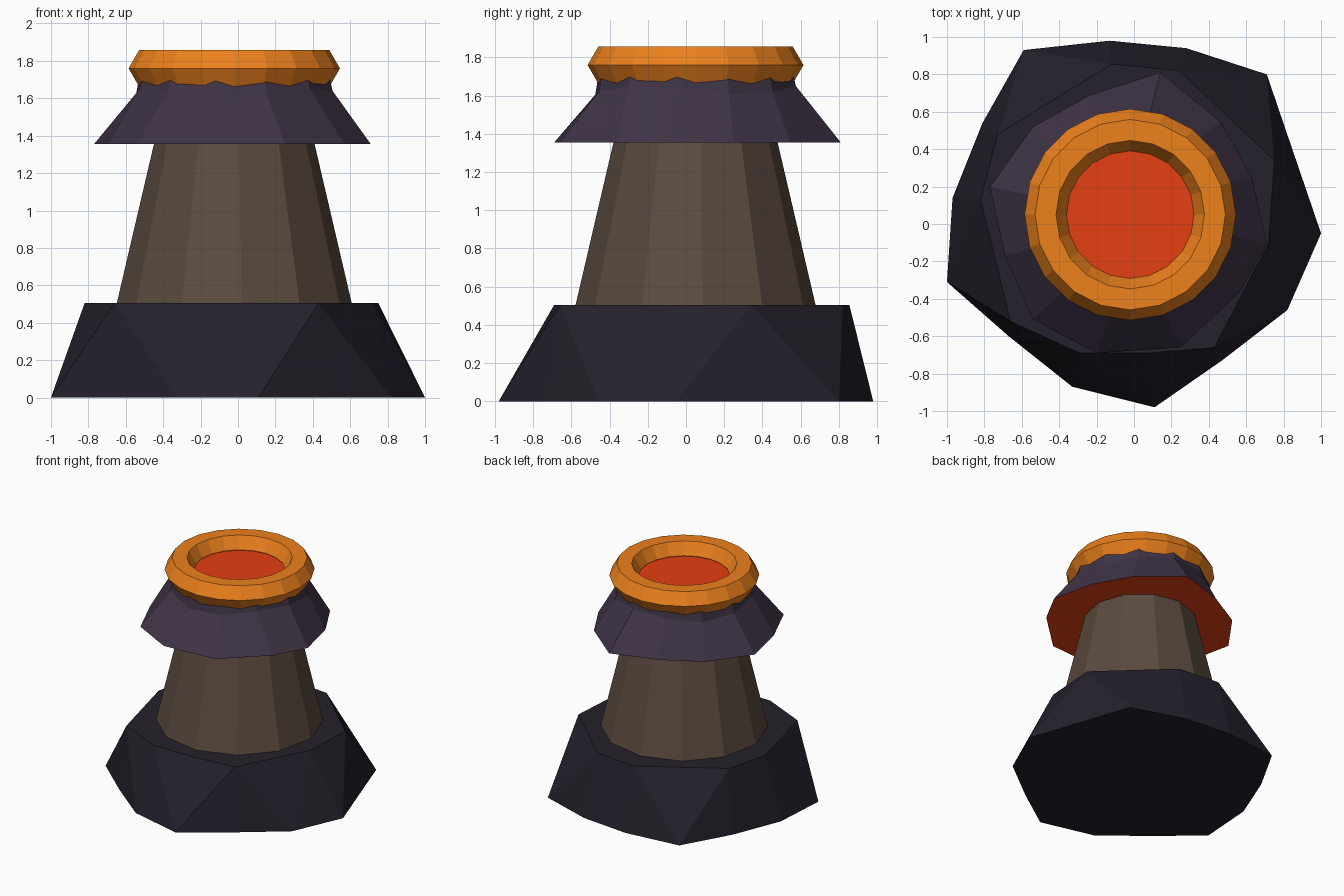
import bpy, bmesh
from math import sin, cos, pi, radians

if "Cube" in bpy.data.objects:
    bpy.data.objects.remove(bpy.data.objects["Cube"])

CX, CY = -0.02, 0.05   # shared axis of the tower parts


def material(name, rgb):
    m = bpy.data.materials.new(name)
    m.diffuse_color = (*rgb, 1)
    m.use_nodes = True
    m.node_tree.nodes["Principled BSDF"].inputs["Base Color"].default_value = m.diffuse_color
    return m


def finish(name, bm, *mats):
    bmesh.ops.recalc_face_normals(bm, faces=bm.faces)
    me = bpy.data.meshes.new(name)
    bm.to_mesh(me)
    bm.free()
    for m in mats:
        me.materials.append(m)
    ob = bpy.data.objects.new(name, me)
    bpy.context.collection.objects.link(ob)
    return ob


def circle(r, n, start=0.0):
    return [(CX + r * cos(start + 2 * pi * i / n), CY + r * sin(start + 2 * pi * i / n))
            for i in range(n)]


def ring(bm, pts, z):
    return [bm.verts.new((x, y, z)) for x, y in pts]


def bridge(bm, a, b):
    n = len(a)
    for i in range(n):
        j = (i + 1) % n
        bm.faces.new((a[i], a[j], b[j], b[i]))


dark_rock = material("dark_rock", (0.018, 0.015, 0.025))
brown_rock = material("brown_rock", (0.105, 0.07, 0.05))
purple_rock = material("purple_rock", (0.05, 0.034, 0.062))
orange = material("glowing_orange", (0.84, 0.22, 0.012))
red = material("lava_red", (0.78, 0.05, 0.006))

# Rough base: hull of an irregular foot outline and a smaller flat top
foot = [(1.0, -.05), (.71, .80), (.28, .94), (-.13, .98), (-.59, .93), (-.81, .54), (-.97, .14),
        (-1.0, -.31), (-.67, -.6), (-.33, -.87), (.11, -.98), (.47, -.73), (.82, -.46)]
shelf = [(.75, .34), (.24, .82), (-.12, .855), (-.73, .48), (-.82, .13), (-.66, -.52),
         (-.29, -.69), (.07, -.69), (.43, -.66), (.72, -.1)]
bm = bmesh.new()
ring(bm, foot, 0)
ring(bm, shelf, 0.505)
bmesh.ops.convex_hull(bm, input=bm.verts)
bmesh.ops.dissolve_limit(bm, angle_limit=radians(1), verts=bm.verts, edges=bm.edges)
finish("rock_base", bm, dark_rock)

# Tapered twelve-sided shaft
bm = bmesh.new()
low = ring(bm, circle(0.635, 12, radians(3.6)), 0.48)
high = ring(bm, circle(0.42, 12, radians(3.6)), 1.40)
bridge(bm, low, high)
bm.faces.new(low)
bm.faces.new(high)
finish("shaft", bm, brown_rock)

# Flared collar, with lava-coloured underside and crater floor
skirt = [(.71, -.10), (.63, .25), (.465, .545), (.14, .81), (-.235, .69), (-.54, .52),
         (-.77, .20), (-.69, -.17), (-.54, -.51), (-.2, -.69), (.25, -.66), (.57, -.36)]
bm = bmesh.new()
rings = [ring(bm, skirt, 1.355),
         ring(bm, circle(0.535, 12, radians(-11)), 1.62),
         ring(bm, circle(0.51, 12, radians(-11)), 1.755)]
for i, v in enumerate(rings[1]):
    v.co.z += (0.02, -0.015, 0.0, 0.03)[i % 4]
bridge(bm, rings[0], rings[1])
bridge(bm, rings[1], rings[2])
for cap in (rings[0], rings[2]):
    bm.faces.new(cap).material_index = 1
finish("crater_collar", bm, purple_rock, red)

# Crater rim: torus with a six-sided cross-section
bm = bmesh.new()
R, r = 0.453, 0.112
sections = [ring(bm, circle(R + r * cos(k * pi / 3), 20), 1.76 + r * sin(k * pi / 3))
            for k in range(6)]
for k in range(6):
    bridge(bm, sections[k], sections[(k + 1) % 6])
finish("crater_rim", bm, orange)
